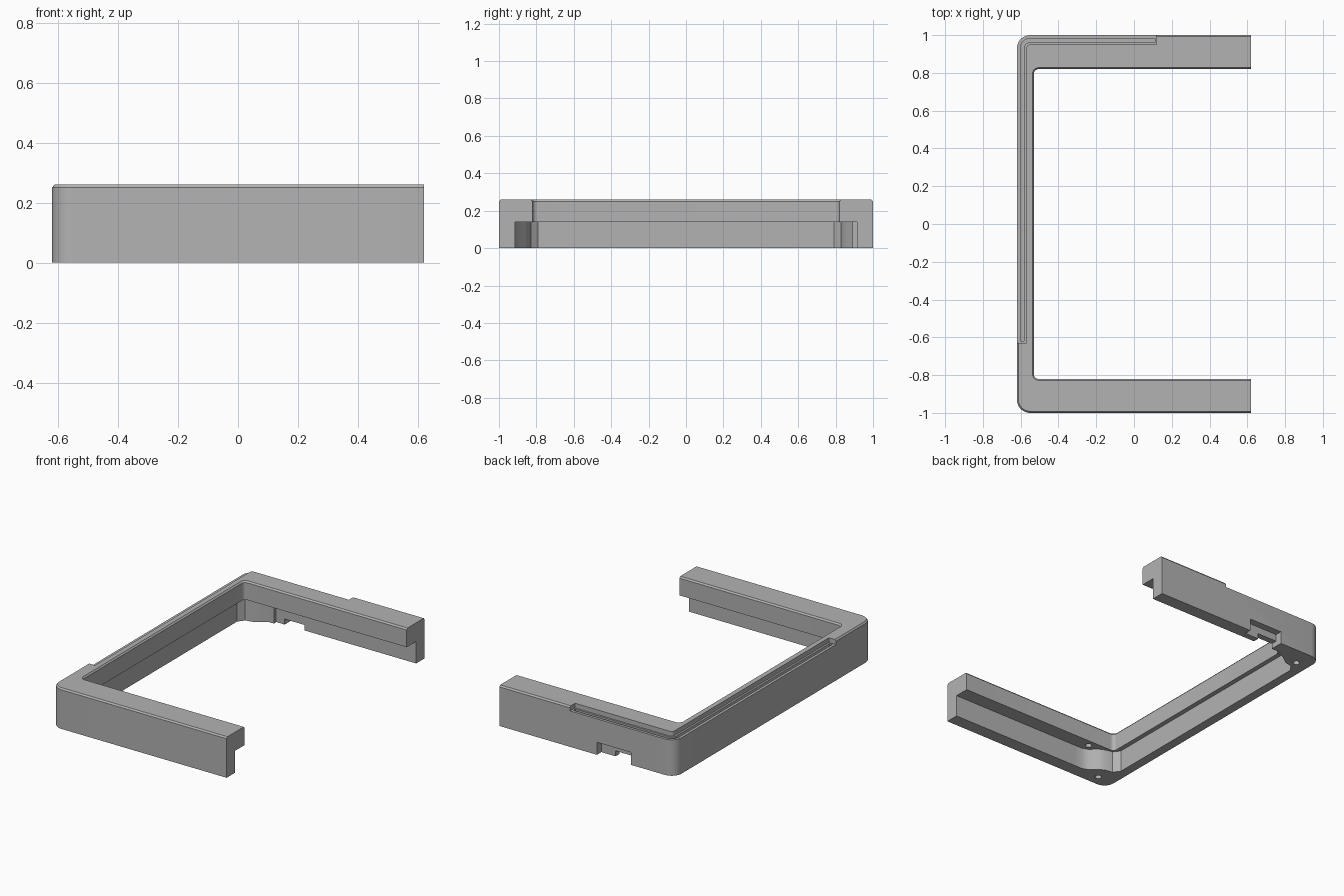
import bpy, bmesh
from math import sin, cos, pi

cube = bpy.data.objects.get("Cube")
if cube:
    bpy.data.objects.remove(cube, do_unlink=True)

W, L, H, LIP = 0.62, 1.0, 0.26, 0.14   # half width, half length, height, lip underside

grey = bpy.data.materials.new("plain grey")
grey.use_nodes = True
grey.diffuse_color = (0.45, 0.45, 0.45, 1)
grey.node_tree.nodes["Principled BSDF"].inputs["Base Color"].default_value = (0.45, 0.45, 0.45, 1)


def arc(cx, cy, r, start, end, steps=8):
    """Points on an arc, angles in quarter turns."""
    angles = [(start + (end - start) * i / steps) * pi / 2 for i in range(steps + 1)]
    return [(cx + r * cos(a), cy + r * sin(a)) for a in angles]


def loft(name, rings):
    """Solid through a stack of (outline, height) rings."""
    bm = bmesh.new()
    levels = [[bm.verts.new((x, y, z)) for x, y in pts] for pts, z in rings]
    for low, high in zip(levels, levels[1:]):
        for i in range(len(low)):
            j = (i + 1) % len(low)
            bm.faces.new((low[i], low[j], high[j], high[i]))
    bm.faces.new(levels[0][::-1])
    bm.faces.new(levels[-1])
    bmesh.ops.recalc_face_normals(bm, faces=bm.faces)
    mesh = bpy.data.meshes.new(name)
    bm.to_mesh(mesh)
    bm.free()
    obj = bpy.data.objects.new(name, mesh)
    bpy.context.collection.objects.link(obj)
    mesh.materials.append(grey)
    return obj


def box(x0, x1, y0, y1, z0, z1):
    pts = [(x0, y0), (x1, y0), (x1, y1), (x0, y1)]
    return loft("cutter", [(pts, z0), (pts, z1)])


def cut(target, cutter):
    cutter.hide_render = True
    mod = target.modifiers.new("cut", "BOOLEAN")
    mod.operation, mod.solver, mod.object = "DIFFERENCE", "EXACT", cutter
    bpy.context.view_layer.objects.active = target
    bpy.ops.object.modifier_apply(modifier=mod.name)
    bpy.data.objects.remove(cutter, do_unlink=True)


def c_outline(d):
    """C-shaped frame outline, its edges drawn in by d."""
    r, q, ix, iy = 0.07 - d, 0.025 + d, -0.53 - d, 0.82 + d
    outer = arc(-W + 0.07, L - 0.07, r, 1, 2) + arc(-W + 0.07, 0.07 - L, r, 2, 3)
    inner = arc(ix + q, q - iy, q, 3, 2) + arc(ix + q, iy - q, q, 2, 1)
    return [(W, L - d)] + outer + [(W, d - L), (W, -iy)] + inner + [(W, iy)]


def inset_path(d, x_end=0.12, y_end=-0.63):
    """Line along the back and right edges at inset d, rounded at the corner."""
    r = 0.07 - d
    return [(x_end, L - d)] + arc(-W + 0.07, L - 0.07, r, 1, 2) + [(-W + d, y_end)]


# Frame with a chamfered top edge
frame = loft("bezel_frame", [(c_outline(0), 0), (c_outline(0), H - 0.01), (c_outline(0.008), H)])

# Lower recess under the lip, leaving curved corner bosses
front_boss = [(-0.30, -0.915), (-0.36, -0.915), (-0.40, -0.90), (-0.44, -0.86),
              (-0.48, -0.84), (-0.53, -0.83), (-0.56, -0.79)]
back_boss = [(-0.56, 0.79), (-0.53, 0.83), (-0.48, 0.84), (-0.44, 0.87),
             (-0.41, 0.89), (-0.37, 0.89), (-0.37, 0.915)]
recess = [(0.8, -0.915)] + front_boss + back_boss + [(0.8, 0.915)]
cut(frame, loft("recess", [(recess, -0.1), (recess, LIP)]))

# Stepped groove along the top of the back and right edges
step = inset_path(0.05) + [(-0.8, -0.63), (-0.8, 1.2), (0.12, 1.2)]
cut(frame, loft("step", [(step, H - 0.03), (step, H + 0.1)]))
channel = inset_path(0.018, 0.11, -0.62) + inset_path(0.038, 0.11, -0.62)[::-1]
cut(frame, loft("channel", [(channel, H - 0.05), (channel, H + 0.1)]))

# Port notch in the bottom of the back wall
cut(frame, box(-0.31, -0.07, 0.955, 1.1, -0.1, 0.08))
cut(frame, box(-0.31, -0.17, 0.86, 1.1, -0.1, 0.035))

# Screw holes
for x, y, base in [(-0.50, -0.93, 0), (-0.53, 0.88, 0), (-0.37, -0.865, LIP)]:
    ring = arc(x, y, 0.02, 0, 4, 16)[:-1]
    cut(frame, loft("hole", [(ring, base - 0.05), (ring, base + 0.06)]))

# Smooth the rounded corners only
bpy.ops.object.select_all(action="DESELECT")
frame.select_set(True)
bpy.context.view_layer.objects.active = frame
bpy.ops.object.shade_smooth_by_angle(angle=0.5)
